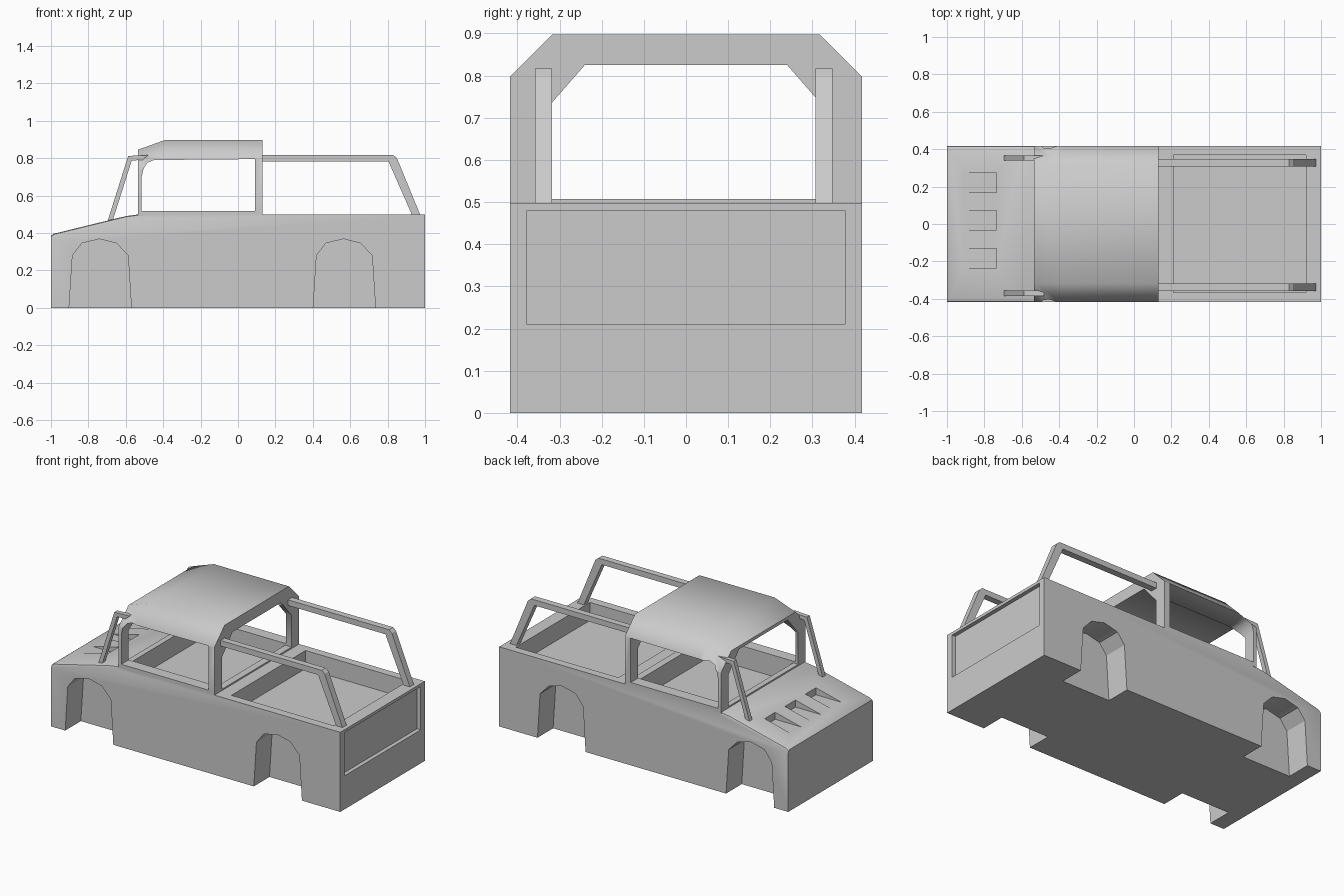
import bpy, bmesh, math
from mathutils import Vector

if "Cube" in bpy.data.objects:
    bpy.data.objects.remove(bpy.data.objects["Cube"])


def loft(name, sections):
    """Solid from a list of matching closed 3D sections, capped at both ends."""
    bm = bmesh.new()
    rings = [[bm.verts.new(p) for p in s] for s in sections]
    n = len(rings[0])
    for a, b in zip(rings, rings[1:]):
        for i in range(n):
            j = (i + 1) % n
            bm.faces.new((a[i], a[j], b[j], b[i]))
    bm.faces.new(rings[0])
    bm.faces.new(rings[-1])
    bmesh.ops.recalc_face_normals(bm, faces=bm.faces)
    me = bpy.data.meshes.new(name)
    bm.to_mesh(me)
    bm.free()
    ob = bpy.data.objects.new(name, me)
    bpy.context.collection.objects.link(ob)
    return ob


def prism_y(name, pts, y0, y1):
    return loft(name, [[(x, y, z) for x, z in pts] for y in (y0, y1)])


def box(name, x0, x1, y0, y1, z0, z1):
    return prism_y(name, [(x0, z0), (x1, z0), (x1, z1), (x0, z1)], y0, y1)


def activate(ob):
    bpy.ops.object.select_all(action='DESELECT')
    ob.select_set(True)
    bpy.context.view_layer.objects.active = ob


def cut(ob, cutter):
    m = ob.modifiers.new("cut", 'BOOLEAN')
    m.operation, m.solver, m.object = 'DIFFERENCE', 'EXACT', cutter
    activate(ob)
    bpy.ops.object.modifier_apply(modifier=m.name)
    bpy.data.objects.remove(cutter, do_unlink=True)


def smooth(ob, deg):
    activate(ob)
    bpy.ops.object.shade_smooth_by_angle(angle=math.radians(deg))


W = 0.418

# Lower body with sloping hood
body = prism_y("body", [(-1, 0), (-1, 0.385), (-0.985, 0.396), (-0.6, 0.49),
                        (-0.54, 0.498), (1, 0.498), (1, 0)], -W, W)

# Soften the side edges of the hood
bm = bmesh.new()
bm.from_mesh(body.data)
edges = [e for e in bm.edges
         if all(v.co.x < -0.5 and v.co.z > 0.38 for v in e.verts)
         and abs(e.verts[0].co.y - e.verts[1].co.y) < 0.01]
bmesh.ops.bevel(bm, geom=edges, offset=0.014, segments=2, profile=0.5, affect='EDGES')
bm.to_mesh(body.data)
bm.free()

# Wheel arches, front and rear, both sides
arch = [(-0.906, -0.05), (-0.903, 0), (-0.885, 0.28), (-0.835, 0.345), (-0.74, 0.368),
        (-0.65, 0.345), (-0.588, 0.28), (-0.570, 0), (-0.567, -0.05)]
for dx in (0, 1.305):
    for s in (-1, 1):
        cut(body, prism_y("arch_cutter", [(x + dx, z) for x, z in arch], s * 0.263, s * 0.5))

# Load bed, cab well, tailgate panel
cut(body, box("bed_cutter", 0.21, 0.92, -0.365, 0.368, 0.385, 0.6))
cut(body, box("well_cutter", -0.50, 0.085, -0.345, 0.345, 0.385, 0.6))
cut(body, box("tailgate_cutter", 0.975, 1.1, -0.377, 0.377, 0.21, 0.48))

# Three wedge-shaped hood vents
for y in (-0.182, 0.02, 0.22):
    cut(body, box("vent_cutter", -0.95, -0.735, y - 0.052, y + 0.052, 0.413, 0.6))
smooth(body, 30)


# Cab shell: chamfered hoop section, lowered towards the windscreen
def hoop(x, edge, top):
    c = top - edge
    half = [(W, 0.49), (W, edge), (W - c, top)]
    return [(x, y, z) for y, z in half] + [(x, -y, z) for y, z in reversed(half)]


cab = loft("cab", [hoop(-0.535, 0.745, 0.845), hoop(-0.39, 0.797, 0.897), hoop(0.13, 0.797, 0.897)])
inner = [(0.345, 0.507), (0.345, 0.705), (0.24, 0.825)]
inner += [(-y, z) for y, z in reversed(inner)]
cut(cab, loft("inner_cutter", [[(x, y, z) for y, z in inner] for x in (-0.7, 0.3)]))
cut(cab, box("floor_cutter", -0.50, 0.085, -0.345, 0.345, 0.4, 0.6))

# Side windows
cut(cab, prism_y("window_cutter", [(-0.515, 0.518), (0.09, 0.518), (0.09, 0.795), (-0.45, 0.79),
                                   (-0.485, 0.775), (-0.505, 0.745), (-0.515, 0.70)], -0.6, 0.6))
smooth(cab, 50)

# Bars over the load bed
rail = [(0.11, 0.817), (0.83, 0.817), (0.85, 0.80), (0.977, 0.49), (0.933, 0.49),
        (0.805, 0.782), (0.11, 0.782)]
prism_y("bed_bar_front", rail, -0.358, -0.318)
prism_y("bed_bar_back", rail, 0.307, 0.348)

# Braces from hood to roof
brace = [(-0.70, 0.455), (-0.587, 0.812), (-0.48, 0.816), (-0.51, 0.79),
         (-0.568, 0.788), (-0.672, 0.46)]
prism_y("hood_brace_front", brace, -0.384, -0.356)
prism_y("hood_brace_back", brace, 0.34, 0.367)
